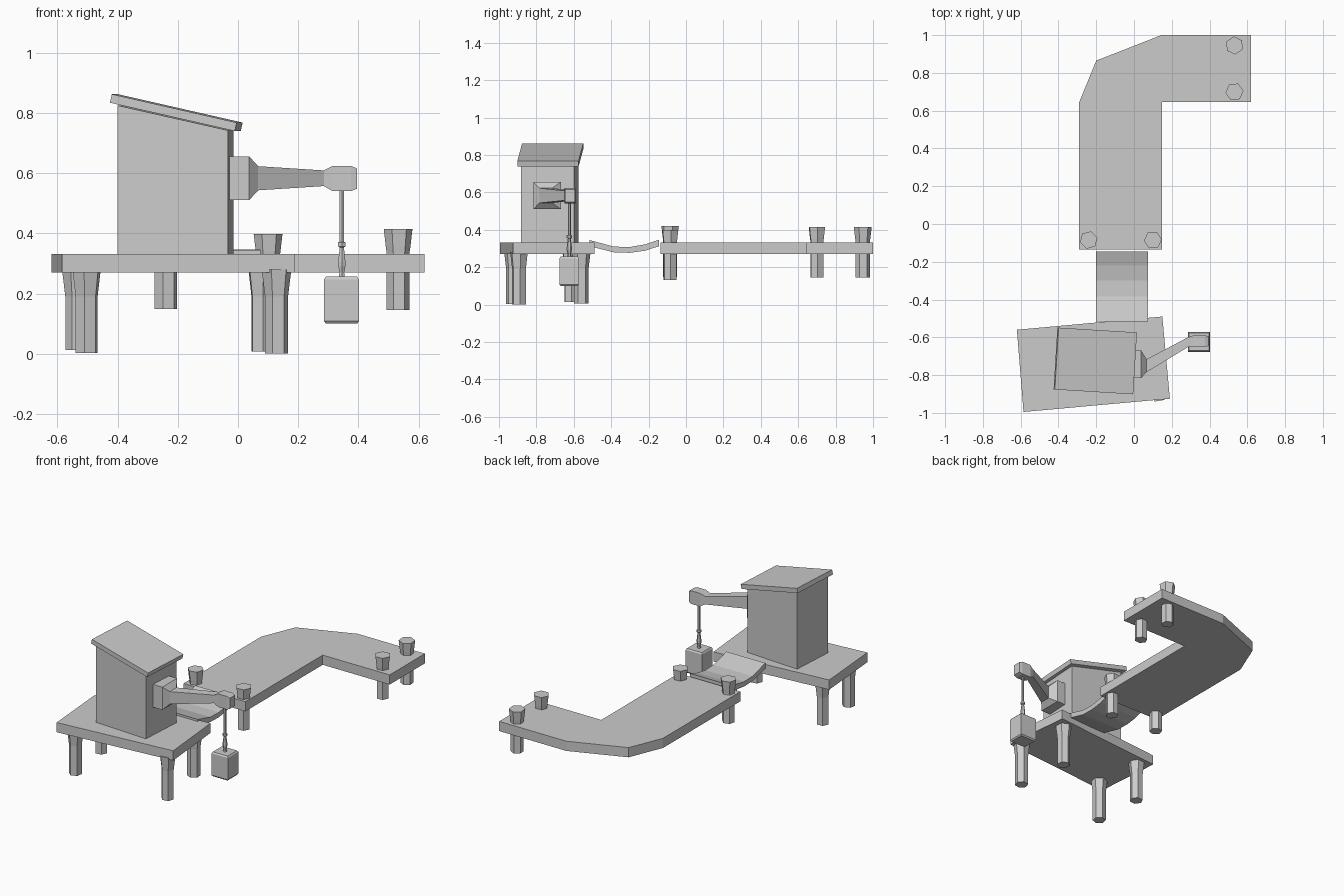
import bpy, math
from mathutils import Matrix

if "Cube" in bpy.data.objects:
    bpy.data.objects.remove(bpy.data.objects["Cube"])


def mesh_object(name, verts, faces):
    me = bpy.data.meshes.new(name)
    me.from_pydata(verts, [], faces)
    me.update()
    ob = bpy.data.objects.new(name, me)
    bpy.context.collection.objects.link(ob)
    return ob


def loft(name, rings):
    """Skin equal-length rings of points and cap both ends."""
    n = len(rings[0])
    verts = [p for r in rings for p in r]
    faces = [(k * n + i, k * n + (i + 1) % n, (k + 1) * n + (i + 1) % n, (k + 1) * n + i)
             for k in range(len(rings) - 1) for i in range(n)]
    faces.append(tuple(reversed(range(n))))
    faces.append(tuple(range((len(rings) - 1) * n, len(rings) * n)))
    return mesh_object(name, verts, faces)


def slab(name, outline, z0, z1):
    return loft(name, [[(x, y, z) for x, y in outline] for z in (z0, z1)])


def turned(name, x, y, profile, sides=6, rot=0.0):
    """Faceted post from (radius, z) pairs."""
    ang = [math.radians(rot) + math.tau * i / sides for i in range(sides)]
    return loft(name, [[(x + r * math.cos(a), y + r * math.sin(a), z) for a in ang]
                       for r, z in profile])


# Decks
slab("walkway", [(-.29, -.135), (.147, -.135), (.147, .645), (.62, .645),
                 (.62, 1), (.145, 1), (-.2, .865), (-.29, .645)], .27, .332)
slab("cabin_platform", [(-.62, -.56), (-.585, -.995), (.19, -.925), (.15, -.49)], .27, .332)

# Sagging gangplank between the decks
sag = [(-.515, .345, .312), (-.385, .31, .279), (-.30, .308, .277),
       (-.22, .322, .288), (-.145, .347, .312)]
loft("gangplank", [[(-.2, y, b), (.075, y, b), (.075, y, t), (-.2, y, t)] for y, t, b in sag])

# Mooring posts with flared heads
for i, (x, y, z0, z1, rot) in enumerate([(-.24, -.085, .148, .42, 15), (.10, -.085, .132, .398, 5),
                                         (.532, .70, .145, .415, 5), (.532, .945, .145, .415, 35)]):
    turned(f"mooring_post_{i + 1}", x, y,
           [(.038, z0), (.038, z1 - .08), (.041, z1 - .06), (.048, z1)], rot=rot)

# Platform legs
for i, (x, y, z0, rot) in enumerate([(-.503, -.923, .002, 20), (.128, -.893, 0, 10),
                                     (-.535, -.615, .013, 5), (.08, -.56, .007, 35)]):
    turned(f"platform_leg_{i + 1}", x, y, [(.039, z0), (.039, .19), (.042, .215), (.05, .28)], rot=rot)

# Cabin walls with sloping top, slightly turned
turn = Matrix.Rotation(math.radians(-3.5), 4, 'Z')
w, d = .184, .143
side = [(-w, .32), (w, .32), (w, .742), (-w, .825)]
walls = loft("cabin_walls", [[(x, y, z) for x, z in side] for y in (d, -d)])
walls.matrix_world = Matrix.Translation((-.208, -.729, 0)) @ turn

# Lean-to roof
l, e, h = .213, .164, .0145
roof = slab("cabin_roof", [(-l, -e), (l, -e), (l, e), (-l, e)], -h, h)
roof.matrix_world = (Matrix.Translation((-.205, -.725, .801)) @ turn
                     @ Matrix.Rotation(math.radians(12.8), 4, 'Y'))

# Crane arm: square mount, tapering beam, chamfered head (x, y, half y, z, half z)
arm = [(-.03, -.742, .074, .583, .073), (.037, -.742, .074, .583, .073),
       (.067, -.75, .034, .583, .040), (.285, -.626, .026, .583, .026),
       (.315, -.62, .03, .582, .042), (.375, -.62, .03, .582, .042),
       (.395, -.62, .026, .582, .034)]
loft("crane_arm", [[(x, y - a, z - b), (x, y + a, z - b), (x, y + a, z + b), (x, y - a, z + b)]
                   for x, y, a, z, b in arm])

# Rope with knot
turned("rope", .345, -.624, [(.008, .56), (.008, .372), (.014, .370), (.014, .357), (.008, .353),
                             (.014, .305), (.014, .292), (.009, .27), (.012, .25)][::-1], rot=30)

# Hanging crate
crate = [(.052, .047, .1), (.058, .053, .108), (.058, .053, .247), (.052, .047, .256)]
loft("hanging_crate", [[(.344 + sx * a, -.624 + sy * b, z) for sx, sy in
                        ((-1, -1), (1, -1), (1, 1), (-1, 1))] for a, b, z in crate])
